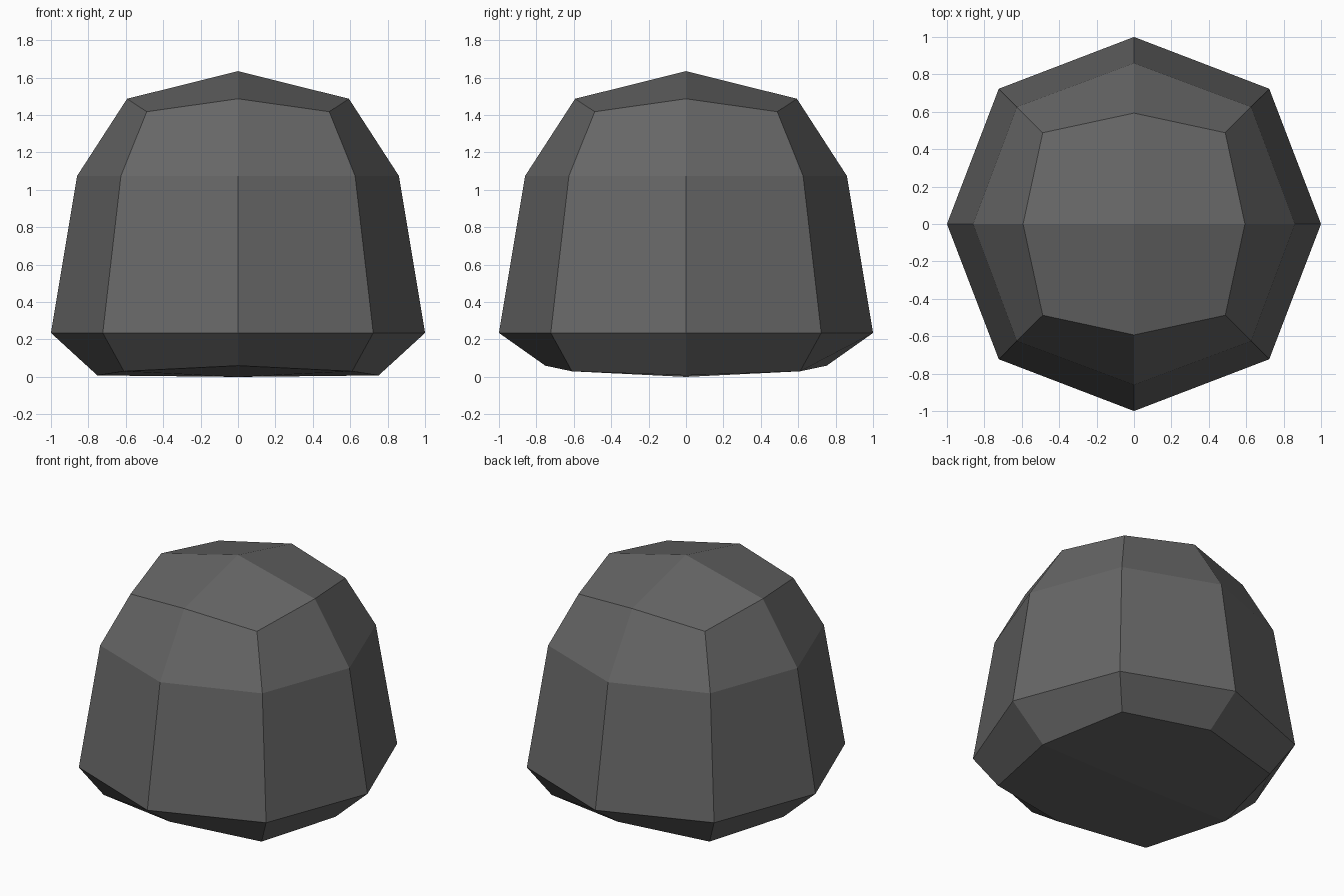
import bpy
import bmesh
from math import cos, sin, pi, sqrt

default = bpy.data.objects.get("Cube")
if default:
    bpy.data.objects.remove(default, do_unlink=True)

# Stone colour
grey = bpy.data.materials.new("dark_grey")
grey.use_nodes = True
colour = (0.133, 0.133, 0.133, 1)
grey.diffuse_color = colour
grey.node_tree.nodes["Principled BSDF"].inputs["Base Color"].default_value = colour


def ring(bm, reach, corner, z_side, z_corner, z_front):
    """Eight points: sides on the axes, corners at (corner, corner)."""
    verts = []
    for i in range(8):
        radius = corner * sqrt(2) if i % 2 else reach
        z = z_corner if i % 2 else (z_side if i % 4 == 0 else z_front)
        angle = i * pi / 4
        verts.append(bm.verts.new((radius * cos(angle), radius * sin(angle), z)))
    return verts


def cap(bm, loop, centre):
    """Close a ring with four quads meeting at the centre."""
    for i in range(0, 8, 2):
        bm.faces.new((centre, loop[i], loop[i + 1], loop[(i + 2) % 8]))


# Faceted body, from the saddle-shaped base up to the domed top
bm = bmesh.new()
rings = [
    ring(bm, 0.752, 0.61, 0.008, 0.03, 0.06),
    ring(bm, 1.0, 0.723, 0.235, 0.235, 0.235),
    ring(bm, 0.86, 0.626, 1.075, 1.075, 1.075),
    ring(bm, 0.593, 0.488, 1.487, 1.418, 1.487),
]
for low, high in zip(rings, rings[1:]):
    for i in range(8):
        j = (i + 1) % 8
        bm.faces.new((low[i], low[j], high[j], high[i]))
cap(bm, rings[0], bm.verts.new((0, 0, 0)))
cap(bm, rings[-1], bm.verts.new((0, 0, 1.635)))
bmesh.ops.recalc_face_normals(bm, faces=bm.faces)

mesh = bpy.data.meshes.new("stone_body")
bm.to_mesh(mesh)
bm.free()
mesh.materials.append(grey)
body = bpy.data.objects.new("stone_body", mesh)
bpy.context.collection.objects.link(body)
